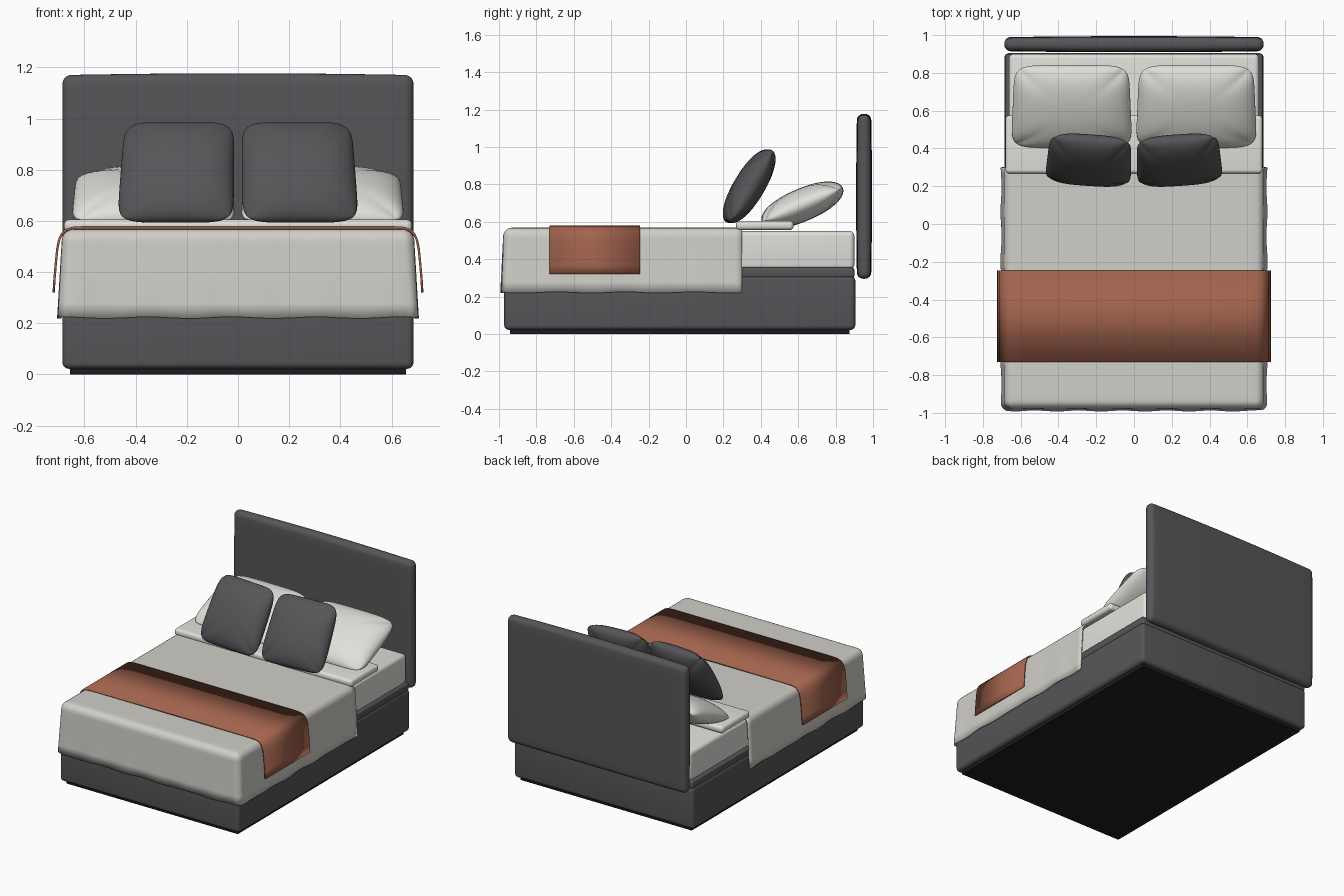
import bpy, bmesh, math
from mathutils import Vector

if "Cube" in bpy.data.objects:
    bpy.data.objects.remove(bpy.data.objects["Cube"])


def material(name, rgb):
    m = bpy.data.materials.new(name)
    m.diffuse_color = (*rgb, 1)
    m.use_nodes = True
    m.node_tree.nodes["Principled BSDF"].inputs["Base Color"].default_value = m.diffuse_color
    return m


GREY = material("charcoal fabric", (0.092, 0.092, 0.098))
BLACK = material("black plinth", (0.012, 0.013, 0.016))
WHITE = material("white linen", (0.75, 0.74, 0.70))
CREAM = material("duvet linen", (0.63, 0.62, 0.58))
RUST = material("terracotta throw", (0.36, 0.125, 0.075))


def finish(bm, name, mat, thickness=0, angle=50):
    me = bpy.data.meshes.new(name)
    bm.to_mesh(me)
    bm.free()
    ob = bpy.data.objects.new(name, me)
    bpy.context.collection.objects.link(ob)
    me.materials.append(mat)
    if thickness:
        mod = ob.modifiers.new("thickness", "SOLIDIFY")
        mod.thickness = thickness
        mod.offset = -1
    bpy.ops.object.select_all(action="DESELECT")
    ob.select_set(True)
    bpy.context.view_layer.objects.active = ob
    bpy.ops.object.shade_smooth_by_angle(angle=math.radians(angle))
    return ob


def rounded_box(name, lo, hi, r, mat, drape=False, cuts=(0, 0, 0), deform=None):
    """Bevelled box; drape leaves the bottom and back open like a cover."""
    lo, hi = Vector(lo), Vector(hi)
    bm = bmesh.new()
    bmesh.ops.create_cube(bm, size=1)
    for v in bm.verts:
        v.co = Vector([(a + b) / 2 + c * (b - a) for a, b, c in zip(lo, hi, v.co)])
    bm.normal_update()
    if drape:
        bad = [f for f in bm.faces if f.normal.z < -0.9 or f.normal.y > 0.9]
        bmesh.ops.delete(bm, geom=bad, context="FACES")
    edges = [e for e in bm.edges if len(e.link_faces) == 2]
    bmesh.ops.bevel(bm, geom=edges, offset=r, segments=5, profile=0.5, affect="EDGES")
    for axis, n in enumerate(cuts):
        no = Vector([float(i == axis) for i in range(3)])
        for k in range(1, n):
            co = no * (lo[axis] + (hi[axis] - lo[axis]) * k / n)
            bmesh.ops.bisect_plane(bm, geom=bm.verts[:] + bm.edges[:] + bm.faces[:],
                                   plane_co=co, plane_no=no)
    if deform:
        for v in bm.verts:
            v.co = deform(v.co.copy())
    return finish(bm, name, mat, 0.012 if drape else 0)


def pillow(name, half, loc, tilt, yaw, mat, p=7, n=28):
    """Soft lens-shaped cushion with a rounded square outline."""
    hx, hy, hz = half
    bm = bmesh.new()
    for side in (1, -1):
        grid = []
        for i in range(n + 1):
            row = []
            for j in range(n + 1):
                u = math.sin(math.pi / 2 * (2 * i / n - 1))
                v = math.sin(math.pi / 2 * (2 * j / n - 1))
                m = max(abs(u), abs(v))
                s = m / (abs(u) ** p + abs(v) ** p) ** (1 / p) if m > 1e-6 else 1
                h = max(0, (1 - abs(u) ** 3) * (1 - abs(v) ** 2.3)) ** 0.5
                row.append(bm.verts.new((u * s * hx * (1 - 0.03 * v), v * s * hy, side * h * hz)))
            grid.append(row)
        for i in range(n):
            for j in range(n):
                q = [grid[i][j], grid[i + 1][j], grid[i + 1][j + 1], grid[i][j + 1]]
                bm.faces.new(q if side > 0 else q[::-1])
    bmesh.ops.remove_doubles(bm, verts=bm.verts[:], dist=1e-5)
    ob = finish(bm, name, mat, angle=180)
    ob.location = loc
    ob.rotation_euler = (math.radians(tilt), 0, math.radians(yaw))


# Plinth, upholstered base and its upper rim
rounded_box("plinth", (-0.657, -0.94, 0), (0.657, 0.875, 0.03), 0.003, BLACK)
rounded_box("base", (-0.686, -0.972, 0.022), (0.686, 0.905, 0.312), 0.025, GREY)
rounded_box("base_rim", (-0.682, -0.96, 0.30), (0.682, 0.90, 0.355), 0.014, GREY)


# Headboard, slightly padded in the middle
def puff(c):
    f = 1 - (c.x / 0.685) ** 2
    g = 1 - ((c.z - 0.735) / 0.44) ** 2
    c.y = 0.952 + (c.y - 0.952) * (0.86 + 0.14 * max(f, 0) + 0.12 * max(g, 0))
    if c.z > 1:
        c.z += 0.007 * f
    return c


rounded_box("headboard", (-0.686, 0.914, 0.295), (0.686, 0.990, 1.17), 0.034, GREY,
            cuts=(12, 0, 12), deform=puff)

# Mattress and folded sheet edge
rounded_box("mattress", (-0.662, -0.95, 0.345), (0.662, 0.90, 0.55), 0.025, WHITE)
rounded_box("folded_sheet", (-0.68, 0.267, 0.556), (0.68, 0.575, 0.605), 0.02, WHITE)


# Duvet draped over the sides and foot, flaring into soft ripples at the hem
def flare(c):
    t = max(0, (0.54 - c.z) / 0.32)
    if abs(c.x) > 0.65:
        c.x += math.copysign(t * (0.016 + 0.003 * math.sin(c.y * 24)), c.x)
    if c.y < -0.94:
        c.y -= t * (0.013 + 0.003 * math.sin(c.x * 27))
    if c.z < 0.25:
        c.z += 0.003 * math.sin(c.x * 19 + c.y * 17)
    return c


rounded_box("duvet", (-0.688, -0.977, 0.222), (0.688, 0.30, 0.568), 0.045, CREAM,
            drape=True, cuts=(36, 36, 6), deform=flare)

# Throw across the foot of the bed
half = [(0.725, 0.32), (0.722, 0.37), (0.717, 0.43), (0.711, 0.49), (0.704, 0.525),
        (0.693, 0.55), (0.675, 0.568), (0.65, 0.577), (0.60, 0.58)]
path = [(-x, z) for x, z in half] + half[::-1]
bm = bmesh.new()
rows = [[bm.verts.new((x, y, z)) for x, z in path] for y in (-0.73, -0.245)]
for k in range(len(path) - 1):
    bm.faces.new((rows[0][k], rows[0][k + 1], rows[1][k + 1], rows[1][k]))
finish(bm, "throw", RUST, 0.009)

# Sleeping pillows and upright cushions, one pair of each
for side, label in ((-1, "left"), (1, "right")):
    pillow(label + "_pillow", (0.312, 0.235, 0.088), (side * 0.33, 0.622, 0.69), 23, 0, WHITE)
    pillow(label + "_cushion", (0.222, 0.224, 0.08), (side * 0.237, 0.338, 0.79), 59, side * 4, GREY)
